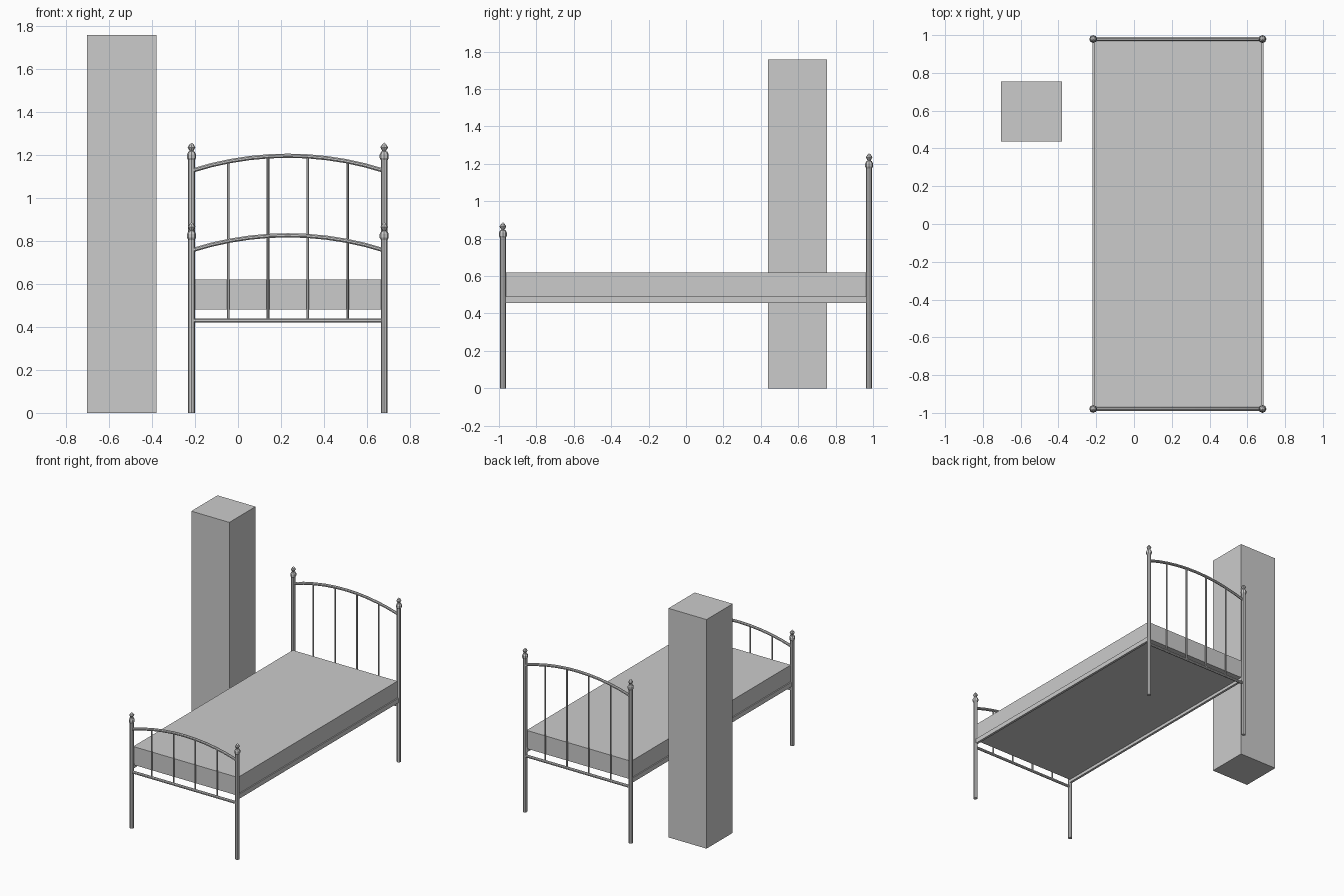
import bpy, bmesh, math
from mathutils import Vector

if "Cube" in bpy.data.objects:
    bpy.data.objects.remove(bpy.data.objects["Cube"])

CX, HALF, PY = 0.232, 0.448, 0.979    # bed centre x, post offsets


def finish(name, bm):
    bmesh.ops.recalc_face_normals(bm, faces=bm.faces)
    me = bpy.data.meshes.new(name)
    bm.to_mesh(me)
    bm.free()
    ob = bpy.data.objects.new(name, me)
    bpy.context.collection.objects.link(ob)
    return ob


def box(name, lo, hi):
    bm = bmesh.new()
    bmesh.ops.create_cube(bm, size=1)
    for v in bm.verts:
        v.co = Vector([l + (c + 0.5) * (h - l) for c, l, h in zip(v.co, lo, hi)])
    return finish(name, bm)


def sweep(name, path, radius, sides=8):
    """Round tube along a path lying in an XZ plane."""
    bm = bmesh.new()
    pts = [Vector(p) for p in path]
    rings = []
    for i, p in enumerate(pts):
        t = (pts[min(i + 1, len(pts) - 1)] - pts[max(i - 1, 0)]).normalized()
        u = Vector((0, 1, 0))
        w = t.cross(u)
        rings.append([bm.verts.new(p + radius * (u * math.cos(a) + w * math.sin(a)))
                      for a in (2 * math.pi * (k + 0.5) / sides for k in range(sides))])
    for a, b in zip(rings, rings[1:]):
        for k in range(sides):
            n = (k + 1) % sides
            bm.faces.new((a[k], a[n], b[n], b[k]))
    bm.faces.new(rings[0])
    bm.faces.new(rings[-1])
    return finish(name, bm)


def lathe(name, x, y, profile, sides=8):
    """Turned part from (radius, z) pairs."""
    bm = bmesh.new()
    vs = [bm.verts.new((x + r, y, z)) for r, z in profile]
    es = [bm.edges.new(e) for e in zip(vs, vs[1:])]
    bmesh.ops.spin(bm, geom=vs + es, cent=(x, y, 0), axis=(0, 0, 1),
                   angle=2 * math.pi, steps=sides)
    bmesh.ops.remove_doubles(bm, verts=bm.verts, dist=1e-5)
    return finish(name, bm)


def arc_z(dx, top):
    """Height of the arched rail at an offset from the bed centre."""
    rise = 0.07
    R = (HALF ** 2 + rise ** 2) / (2 * rise)
    return top - R + math.sqrt(R * R - dx * dx)


# Headboard and footboard
for end, y, dz in (("head", PY, 0.37), ("foot", -PY, 0.0)):
    top = 0.826 + dz
    # Posts with ball and pointed finial
    for side, sx in (("left", -1), ("right", 1)):
        prof = [(0, 0), (0.0155, 0), (0.0155, 0.805 + dz), (0.021, 0.815 + dz),
                (0.021, 0.832 + dz), (0.014, 0.845 + dz), (0.008, 0.847 + dz),
                (0.018, 0.865 + dz), (0.009, 0.879 + dz), (0, 0.887 + dz)]
        lathe(f"{end}_{side}_post", CX + sx * HALF, y, prof)
    # Arched top rail and straight lower rail
    offs = [HALF * (k / 5 - 1) for k in range(11)]
    sweep(f"{end}_arched_rail", [(CX + d, y, arc_z(d, top)) for d in offs], 0.0105)
    sweep(f"{end}_lower_rail", [(CX - HALF, y, 0.43), (CX + HALF, y, 0.43)], 0.0105)
    # Spindles
    for k in range(4):
        d = (k - 1.5) * 0.185
        sweep(f"{end}_spindle_{k + 1}",
              [(CX + d, y, 0.43), (CX + d, y, arc_z(d, top))], 0.006, 6)

# Side rails
for side, sx in (("left", -1), ("right", 1)):
    x = CX + sx * (HALF - 0.004)
    box(f"{side}_side_rail", (x - 0.009, -PY, 0.457), (x + 0.009, PY, 0.492))

# Mattress
box("mattress", (CX - 0.444, -0.967, 0.48), (CX + 0.444, 0.967, 0.62))

# Tall bedside column
box("bedside_column", (-0.703, 0.438, 0), (-0.38, 0.755, 1.757))
